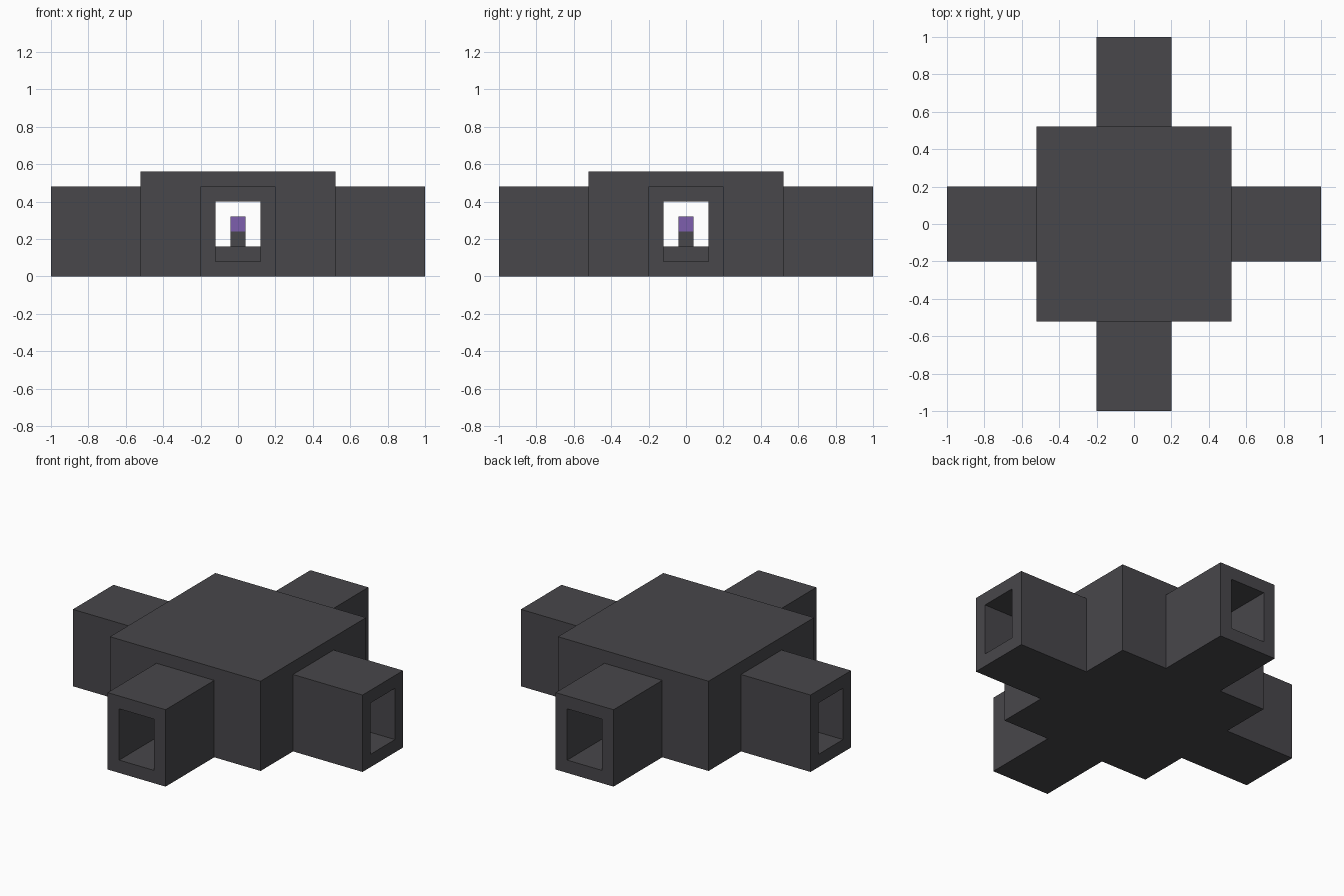
import bpy
import bmesh
from mathutils import Vector

if "Cube" in bpy.data.objects:
    bpy.data.objects.remove(bpy.data.objects["Cube"], do_unlink=True)


def make_material(name, rgb):
    mat = bpy.data.materials.new(name)
    mat.use_nodes = True
    mat.diffuse_color = (*rgb, 1)
    mat.node_tree.nodes["Principled BSDF"].inputs["Base Color"].default_value = (*rgb, 1)
    return mat


stone = make_material("dark_stone", (0.065, 0.063, 0.07))
purple = make_material("purple_crystal", (0.205, 0.114, 0.42))


def box(name, half_x, half_y, low, high, mat):
    """Box centred on the vertical axis, from height low to high."""
    mesh = bpy.data.meshes.new(name)
    bm = bmesh.new()
    bmesh.ops.create_cube(bm, size=1)
    for v in bm.verts:
        v.co = Vector((v.co.x * 2 * half_x, v.co.y * 2 * half_y,
                       low + (v.co.z + 0.5) * (high - low)))
    bm.to_mesh(mesh)
    bm.free()
    mesh.materials.append(mat)
    obj = bpy.data.objects.new(name, mesh)
    bpy.context.collection.objects.link(obj)
    return obj


def combine(target, tool, operation):
    """Apply an exact boolean and discard the tool."""
    mod = target.modifiers.new(operation.lower(), "BOOLEAN")
    mod.operation, mod.solver, mod.object = operation, "EXACT", tool
    graph = bpy.context.evaluated_depsgraph_get()
    result = bpy.data.meshes.new_from_object(target.evaluated_get(graph))
    target.modifiers.clear()
    target.data = result
    bpy.data.objects.remove(tool, do_unlink=True)


# Square hall with four lower entrance arms
shell = box("temple_shell", 0.52, 0.52, 0, 0.56, stone)
combine(shell, box("arms_x", 1, 0.2, 0, 0.48, stone), "UNION")
combine(shell, box("arms_y", 0.2, 1, 0, 0.48, stone), "UNION")

# Inner room and the two crossing passages
combine(shell, box("room_cutter", 0.44, 0.44, 0.08, 0.48, stone), "DIFFERENCE")
combine(shell, box("passage_x_cutter", 1.1, 0.12, 0.08, 0.4, stone), "DIFFERENCE")
combine(shell, box("passage_y_cutter", 0.12, 1.1, 0.08, 0.4, stone), "DIFFERENCE")

# Altar in the middle of the room
box("altar_step", 0.12, 0.12, 0.08, 0.16, stone)
box("altar_pedestal", 0.04, 0.04, 0.16, 0.24, stone)
box("altar_crystal", 0.04, 0.04, 0.24, 0.32, purple)
